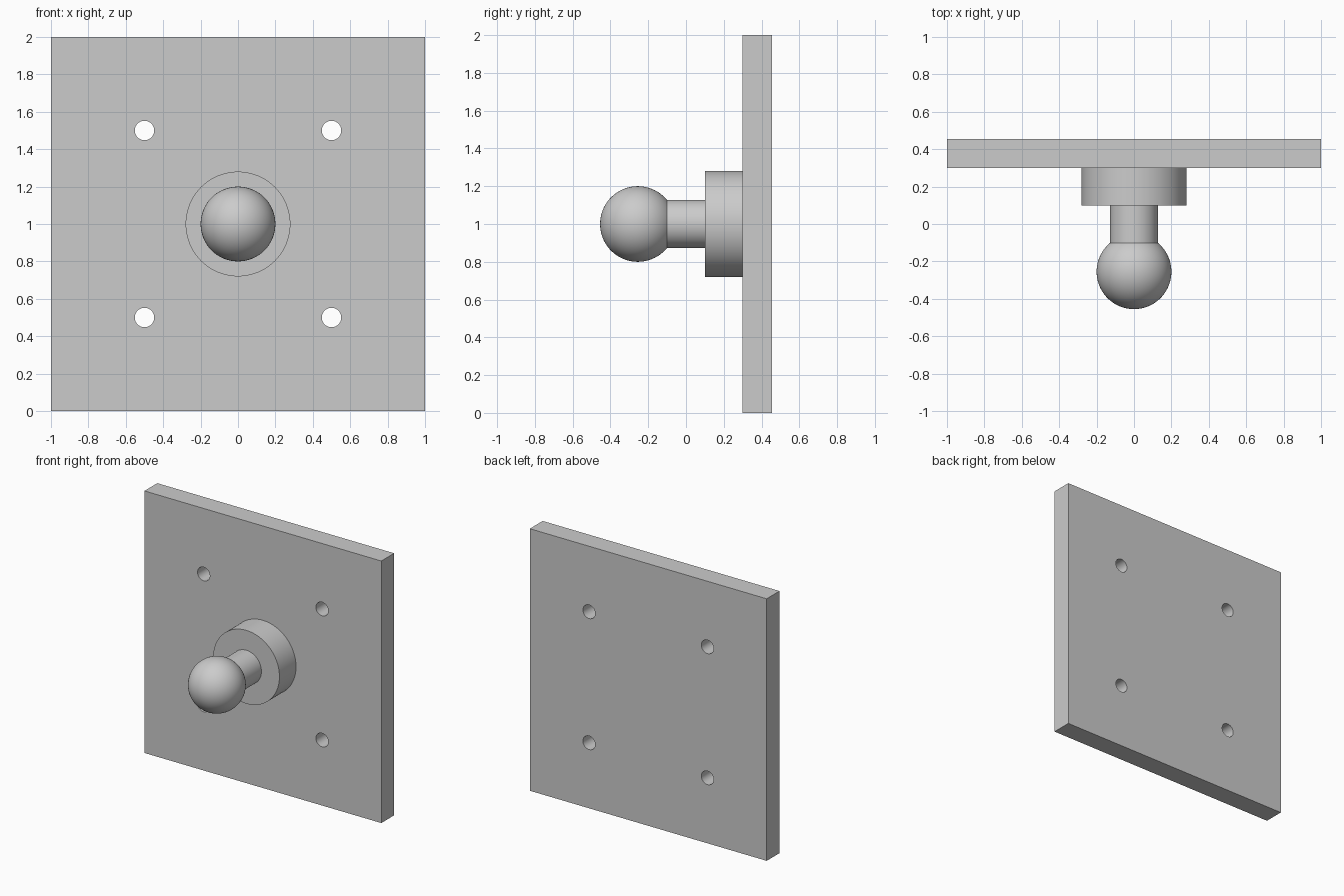
import bpy, bmesh
from math import sin, cos, pi, radians, asin
from mathutils import Matrix, Vector

cube = bpy.data.objects.get("Cube")
if cube:
    bpy.data.objects.remove(cube, do_unlink=True)

GREY = (0.6, 0.6, 0.6, 1)
grey = bpy.data.materials.new("light grey")
grey.use_nodes = True
grey.diffuse_color = GREY
grey.node_tree.nodes["Principled BSDF"].inputs["Base Color"].default_value = GREY

CENTRE_Z = 1.0
PLATE_FRONT, PLATE_BACK = 0.30, 0.455


def make_object(name, bm):
    bmesh.ops.recalc_face_normals(bm, faces=bm.faces)
    mesh = bpy.data.meshes.new(name)
    bm.to_mesh(mesh)
    bm.free()
    mesh.materials.append(grey)
    obj = bpy.data.objects.new(name, mesh)
    bpy.context.collection.objects.link(obj)
    return obj


def smooth(obj):
    bpy.ops.object.select_all(action="DESELECT")
    obj.select_set(True)
    bpy.context.view_layer.objects.active = obj
    bpy.ops.object.shade_smooth_by_angle(angle=radians(30))


def lathe(name, profile, steps=96):
    """Revolve (radius, y) points about the y axis through the plate centre."""
    bm = bmesh.new()
    verts = [bm.verts.new((r, y, CENTRE_Z)) for r, y in profile]
    edges = [bm.edges.new(pair) for pair in zip(verts, verts[1:])]
    bmesh.ops.spin(bm, geom=verts + edges, cent=(0, 0, CENTRE_Z), axis=(0, 1, 0),
                   angle=2 * pi, steps=steps)
    bmesh.ops.remove_doubles(bm, verts=bm.verts, dist=1e-5)
    return make_object(name, bm)


# Square mounting plate
bm = bmesh.new()
depth = PLATE_BACK - PLATE_FRONT
mid_y = (PLATE_BACK + PLATE_FRONT) / 2
bmesh.ops.create_cube(bm, size=1, matrix=Matrix.Translation((0, mid_y, CENTRE_Z))
                      @ Matrix.Diagonal((2, depth, 2, 1)))
plate = make_object("mounting_plate", bm)

# Four screw holes through the plate
bm = bmesh.new()
for x in (-0.5, 0.5):
    for z in (-0.5, 0.5):
        bmesh.ops.create_cone(
            bm, cap_ends=True, segments=48, radius1=0.052, radius2=0.052, depth=0.4,
            matrix=Matrix.Translation((x, mid_y, CENTRE_Z + z)) @ Matrix.Rotation(pi / 2, 4, "X"))
cutter = make_object("screw_hole_cutter", bm)
cutter.hide_render = True
cut = plate.modifiers.new("screw_holes", "BOOLEAN")
cut.operation = "DIFFERENCE"
cut.solver = "EXACT"
cut.object = cutter
bpy.context.view_layer.objects.active = plate
bpy.ops.object.modifier_apply(modifier=cut.name)
bpy.data.objects.remove(cutter, do_unlink=True)
smooth(plate)

# Ball stud: round base, neck and ball in one turned profile
BASE_R, NECK_R, BALL_R, BALL_Y = 0.28, 0.128, 0.2, -0.255
start = asin(NECK_R / BALL_R)
arc = [start + (pi - start) * i / 40 for i in range(41)]
profile = [(0, 0.32), (BASE_R, 0.32), (BASE_R, 0.10), (NECK_R, 0.10)]
profile += [(BALL_R * sin(a), BALL_Y + BALL_R * cos(a)) for a in arc]
smooth(lathe("ball_stud", profile))
